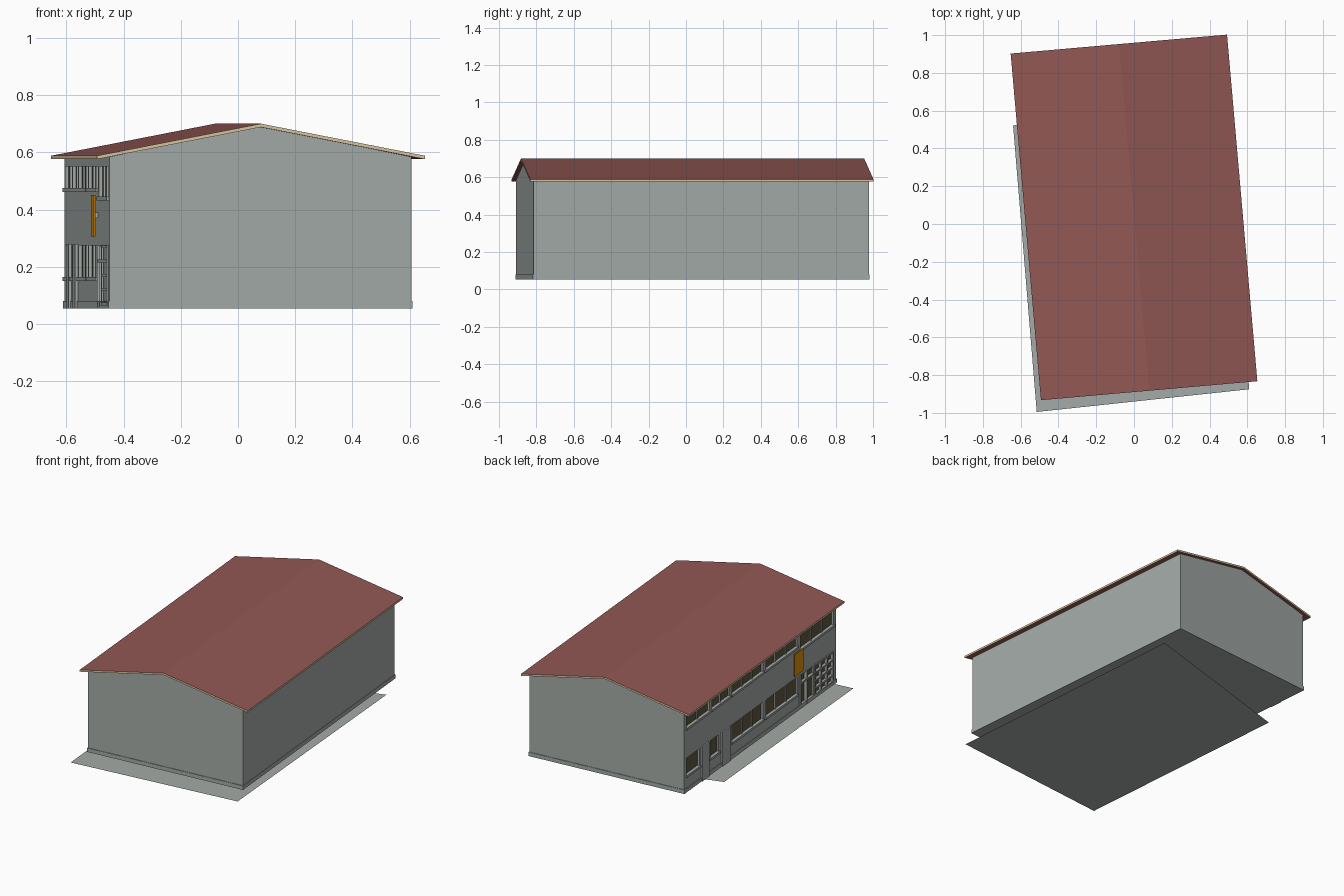
import bpy, bmesh, math
from mathutils import Matrix

if "Cube" in bpy.data.objects:
    bpy.data.objects.remove(bpy.data.objects["Cube"])

# Building frame: turned 5 degrees, slightly behind the centre
FRAME = Matrix.Translation((0, 0.035, 0)) @ Matrix.Rotation(math.radians(5), 4, 'Z')
HW, HL = 0.53, 0.90            # half width and half length of the walls
Z0 = 0.055                     # underside of the building


def mat(name, rgb):
    m = bpy.data.materials.new(name)
    m.diffuse_color = (*rgb, 1)
    m.use_nodes = True
    m.node_tree.nodes["Principled BSDF"].inputs["Base Color"].default_value = m.diffuse_color
    return m


GREY = mat("grey_plaster", (0.37, 0.405, 0.385))
RED = mat("red_roof", (0.29, 0.098, 0.09))
CREAM = mat("cream_trim", (0.70, 0.57, 0.36))
BROWN = mat("brown_glass", (0.12, 0.095, 0.055))
ORANGE = mat("orange_sign", (0.75, 0.27, 0.005))


def finish(bm, name, *mats, frame=FRAME):
    bmesh.ops.recalc_face_normals(bm, faces=bm.faces)
    me = bpy.data.meshes.new(name)
    bm.to_mesh(me)
    bm.free()
    me.transform(frame)
    for m in mats:
        me.materials.append(m)
    ob = bpy.data.objects.new(name, me)
    bpy.context.collection.objects.link(ob)
    return ob


def add_box(bm, x0, x1, y0, y1, z0, z1):
    m = Matrix.Translation(((x0 + x1) / 2, (y0 + y1) / 2, (z0 + z1) / 2)) @ \
        Matrix.Diagonal((abs(x1 - x0), abs(y1 - y0), abs(z1 - z0), 1))
    bmesh.ops.create_cube(bm, size=1, matrix=m)


def extrude_profile(bm, pts, half_len):
    f = bm.faces.new([bm.verts.new((x, -half_len, z)) for x, z in pts])
    r = bmesh.ops.extrude_face_region(bm, geom=[f])
    vs = [g for g in r['geom'] if isinstance(g, bmesh.types.BMVert)]
    bmesh.ops.translate(bm, verts=vs, vec=(0, 2 * half_len, 0))


def facade(name, items, d0, d1, m):
    """Boxes on the left wall: (s0, s1, z0, z1), s from the back corner, d outward."""
    bm = bmesh.new()
    for s0, s1, z0, z1 in items:
        add_box(bm, -HW - d0, -HW - d1, HL - s0, HL - s1, z0, z1)
    return finish(bm, name, m)


# Openings of the left facade
upper = [(0.03, 0.30, 0.475, 0.55), (0.33, 0.54, 0.475, 0.55),
         (0.57, 0.935, 0.475, 0.55), (0.97, 1.34, 0.475, 0.55),
         (1.38, 1.77, 0.445, 0.55)]
lower = [(0.03, 0.18, 0.165, 0.275), (0.31, 0.41, 0.165, 0.275),
         (0.57, 0.935, 0.165, 0.275), (0.97, 1.34, 0.165, 0.275)]
entrance = [(1.37, 1.53, 0.07, 0.27), (1.55, 1.76, 0.07, 0.27)]
openings = upper + lower + entrance

# Walls with gables, openings cut 0.015 deep
bm = bmesh.new()
extrude_profile(bm, [(-HW, Z0), (HW, Z0), (HW, 0.584), (0, 0.69), (-HW, 0.584)], HL)
walls = finish(bm, "walls", GREY)
cutter = facade("opening_cutter", openings, 0.03, -0.015, GREY)
cutter.hide_render = True
mod = walls.modifiers.new("openings", 'BOOLEAN')
mod.operation, mod.object, mod.solver = 'DIFFERENCE', cutter, 'EXACT'
bpy.context.view_layer.objects.active = walls
bpy.ops.object.modifier_apply(modifier=mod.name)
bpy.data.objects.remove(cutter)

# Glass at the back of the recesses
facade("window_glass", openings, -0.012, -0.018, BROWN)

# Mullions
bars = []
for s0, s1, z0, z1 in upper + lower[2:]:
    n = max(2, round((s1 - s0) / 0.12))
    bars += [(s0 + (s1 - s0) * i / n - 0.005, s0 + (s1 - s0) * i / n + 0.005, z0, z1)
             for i in range(1, n)]
facade("window_mullions", bars, -0.004, -0.013, GREY)

# Sills
facade("window_sills", [(s0 - 0.01, s1 + 0.01, z0 - 0.014, z0) for s0, s1, z0, z1 in upper + lower],
       0.008, -0.004, GREY)

# Entrance grid and door frame
grid = [(1.55 + 0.07 * i - 0.006, 1.55 + 0.07 * i + 0.006, 0.064, 0.276) for i in range(4)]
grid += [(1.55, 1.76, 0.07 + 0.05 * i - 0.005, 0.07 + 0.05 * i + 0.005) for i in range(5)]
grid += [(1.365, 1.38, 0.06, 0.275), (1.445, 1.455, 0.06, 0.275), (1.37, 1.53, 0.215, 0.225)]
facade("entrance_frames", grid, 0.006, -0.013, GREY)

# Solid side doors near the back
facade("side_doors", [(0.20, 0.285, Z0, 0.28), (0.44, 0.54, Z0, 0.28)], 0.010, -0.005, GREY)

# Hanging sign plate
facade("sign_plate", [(1.28, 1.385, 0.305, 0.45)], 0.018, 0.012, ORANGE)
facade("sign_bracket", [(1.32, 1.345, 0.37, 0.39)], 0.013, -0.002, GREY)

# Plinth
bm = bmesh.new()
add_box(bm, -HW - 0.004, HW + 0.003, -HL - 0.004, HL + 0.004, Z0 - 0.001, 0.08)
facade_plinth = finish(bm, "plinth", GREY)

# Gabled roof: red sheets, cream edges
bm = bmesh.new()
E, T = 0.575, 0.012
extrude_profile(bm, [(-E, 0.588 - T), (0, 0.70 - T), (E, 0.588 - T),
                     (E, 0.588), (0, 0.70), (-E, 0.588)], 0.921)
roof = finish(bm, "roof", RED, CREAM)
for p in roof.data.polygons:
    p.material_index = 0 if abs(p.normal.z) > 0.3 else 1

# Thin paving sheet on the ground
bm = bmesh.new()
bm.faces.new([bm.verts.new((x, y, 0)) for x, y in
              [(-0.515, -0.995), (0.61, -0.875), (0.474, 0.857), (-0.64, 0.52)]])
finish(bm, "paving", GREY, frame=Matrix.Identity(4))
